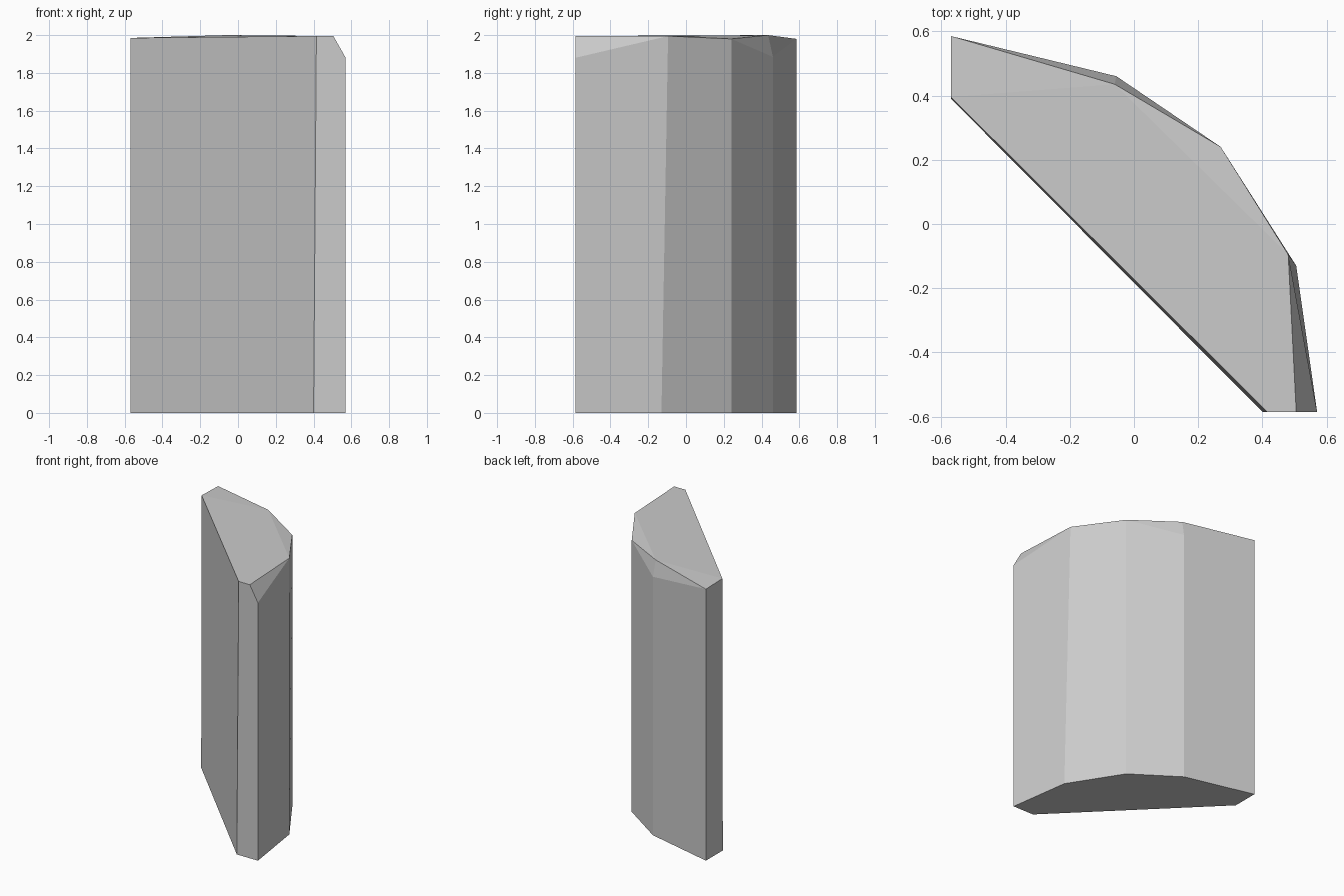
import bpy
import bmesh

# Remove the default cube only
cube = bpy.data.objects.get("Cube")
if cube:
    bpy.data.objects.remove(cube, do_unlink=True)

# Plain grey stone
GREY = (0.6, 0.6, 0.6, 1.0)
stone = bpy.data.materials.new("stone_grey")
stone.use_nodes = True
stone.diffuse_color = GREY
stone.node_tree.nodes["Principled BSDF"].inputs["Base Color"].default_value = GREY

# Footprint and slightly uneven rim, both counter-clockwise from the flat face
FOOT = [(-0.57, 0.39), (0.40, -0.585), (0.57, -0.585), (0.505, -0.13),
        (0.27, 0.24), (-0.055, 0.46), (-0.57, 0.585)]
RIM = [(-0.57, 0.395, 1.985), (0.415, -0.585, 1.995), (0.505, -0.585, 1.995),
       (0.48, -0.095, 1.995), (0.27, 0.24, 1.98), (-0.06, 0.435, 2.0),
       (-0.57, 0.585, 1.98)]
# Corners broken off just below the rim: footprint index -> height
CHIPS = {2: 1.88, 5: 1.885}

bm = bmesh.new()
foot = [bm.verts.new((x, y, 0)) for x, y in FOOT]
rim = [bm.verts.new(p) for p in RIM]
shoulder = [bm.verts.new((*FOOT[i], CHIPS[i])) if i in CHIPS else rim[i]
            for i in range(len(FOOT))]

# Underside
bm.faces.new(foot[::-1])

# Walls
count = len(foot)
for i in range(count):
    j = (i + 1) % count
    bm.faces.new((foot[i], foot[j], shoulder[j], shoulder[i]))

# Chipped facets on both sides of each broken corner
for i in CHIPS:
    bm.faces.new((shoulder[i], rim[i], rim[i - 1]))
    bm.faces.new((shoulder[i], rim[(i + 1) % count], rim[i]))

# Faceted top
for corners in ((0, 1, 2, 3, 5), (3, 4, 5), (0, 5, 6)):
    bm.faces.new([rim[i] for i in corners])

bmesh.ops.recalc_face_normals(bm, faces=bm.faces[:])
mesh = bpy.data.meshes.new("stone_slab")
bm.to_mesh(mesh)
bm.free()
mesh.materials.append(stone)
slab = bpy.data.objects.new("stone_slab", mesh)
bpy.context.collection.objects.link(slab)
